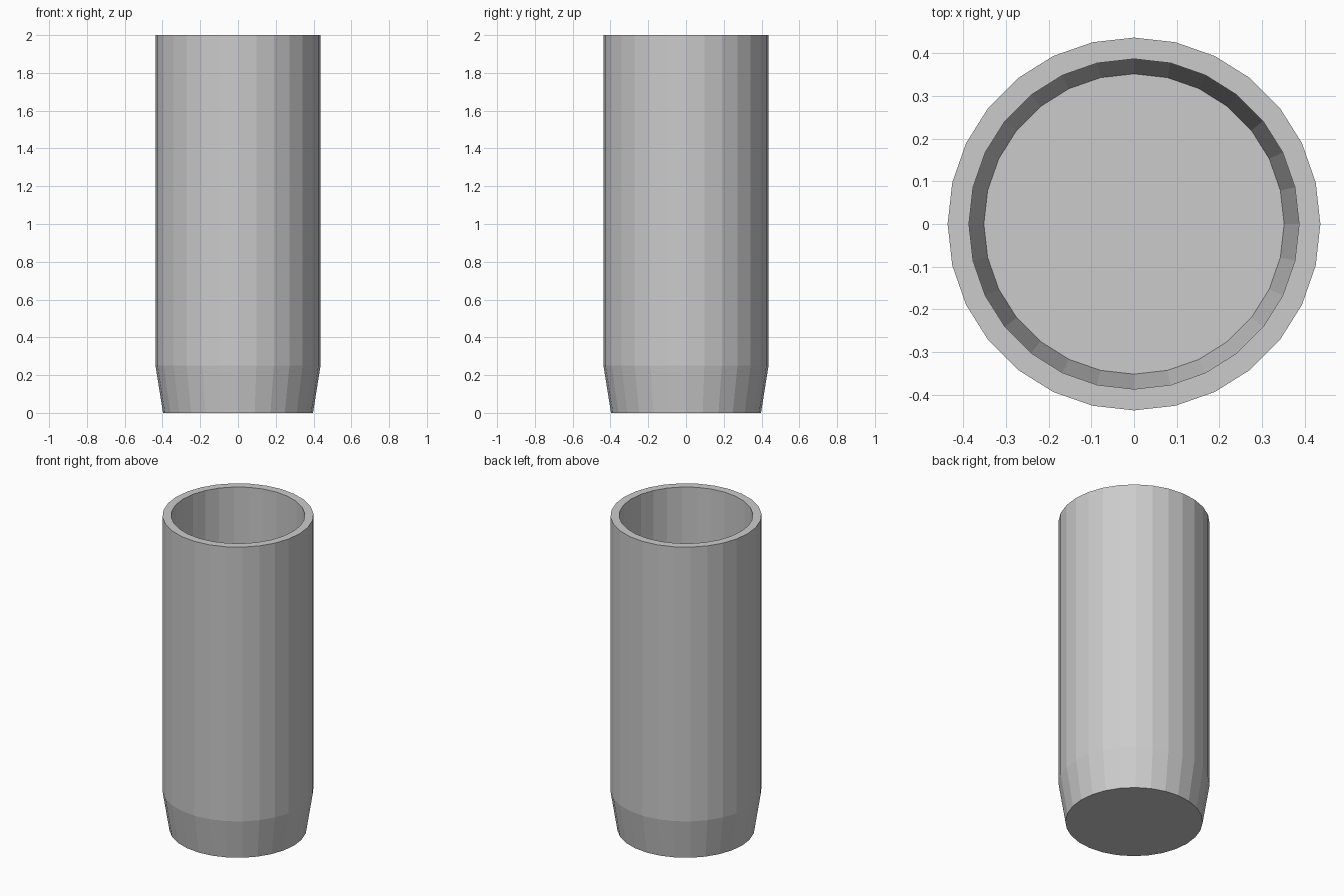
import bpy, bmesh
from math import cos, sin, tau

if "Cube" in bpy.data.objects:
    bpy.data.objects.remove(bpy.data.objects["Cube"])

SIDES = 28

# (radius, height) from the outer base, up over the rim, down to the inner floor
PROFILE = [(0.397, 0), (0.437, 0.25), (0.437, 2.0),
           (0.387, 2.0), (0.387, 0.254), (0.352, 0.05)]

bm = bmesh.new()
rings = [[bm.verts.new((r * cos(tau * i / SIDES), r * sin(tau * i / SIDES), z))
          for i in range(SIDES)] for r, z in PROFILE]

# Walls and rim
for low, high in zip(rings, rings[1:]):
    for i in range(SIDES):
        j = (i + 1) % SIDES
        bm.faces.new((low[i], low[j], high[j], high[i]))

# Underside and inner floor
bm.faces.new(rings[0][::-1])
bm.faces.new(rings[-1])
bmesh.ops.recalc_face_normals(bm, faces=bm.faces)

mesh = bpy.data.meshes.new("cup")
bm.to_mesh(mesh)
bm.free()
cup = bpy.data.objects.new("cup", mesh)
bpy.context.collection.objects.link(cup)
